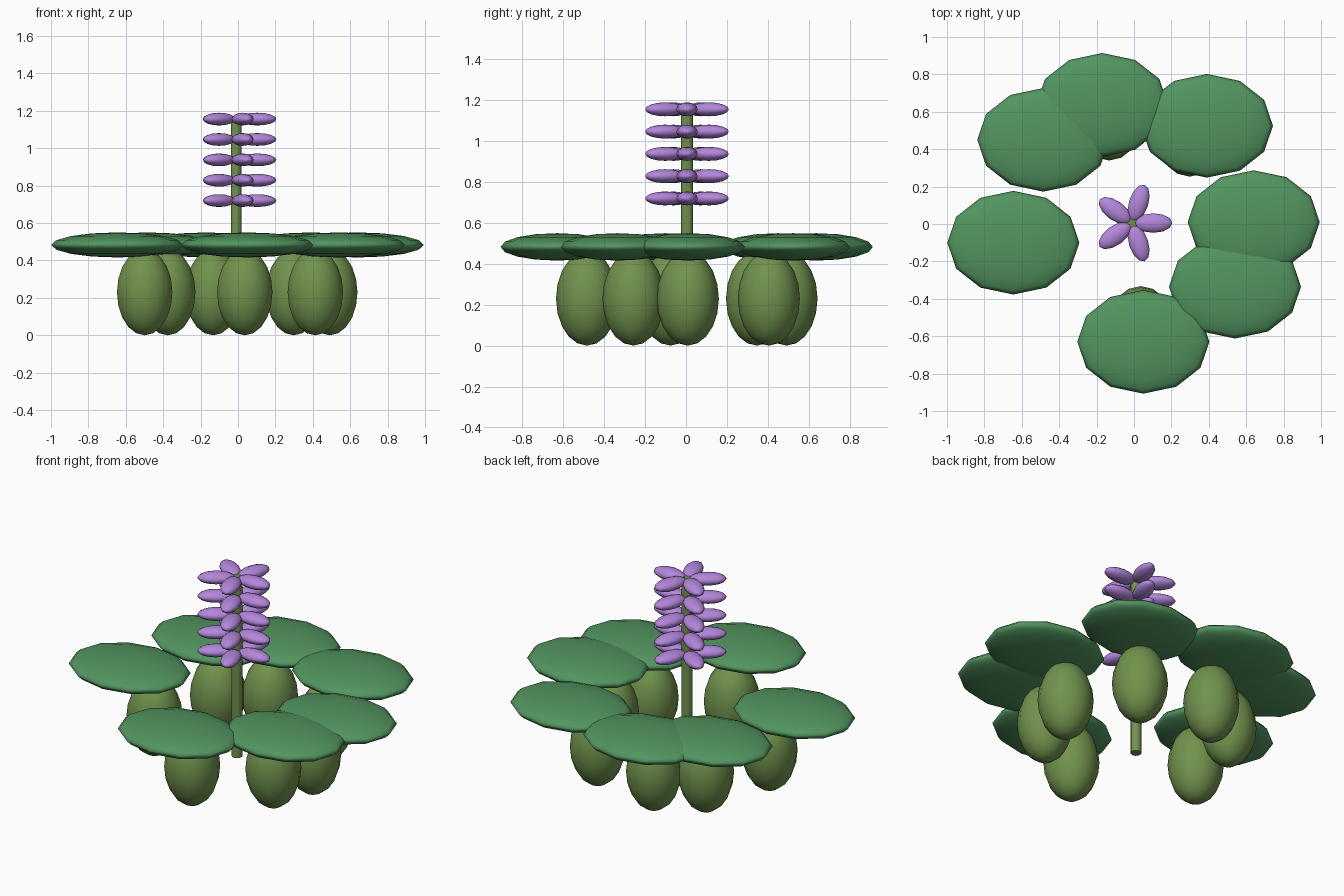
import bpy
import math

if "Cube" in bpy.data.objects:
    bpy.data.objects.remove(bpy.data.objects["Cube"])


def material(name, rgb):
    m = bpy.data.materials.new(name)
    m.diffuse_color = (*rgb, 1)
    m.use_nodes = True
    m.node_tree.nodes["Principled BSDF"].inputs["Base Color"].default_value = m.diffuse_color
    return m


LEAF = material("leaf green", (0.085, 0.30, 0.115))
BULB = material("olive green", (0.165, 0.29, 0.075))
PETAL = material("lilac", (0.45, 0.24, 0.71))

CX, CY = -0.01, 0.005          # plant axis


def finish(ob, name, mat):
    ob.name = name
    ob.data.materials.append(mat)
    bpy.ops.object.shade_smooth_by_angle(angle=math.radians(50))


def ellipsoid(name, loc, size, mat, segments, rings, turn=0):
    bpy.ops.mesh.primitive_uv_sphere_add(segments=segments, ring_count=rings,
                                         location=loc, rotation=(0, 0, turn))
    ob = bpy.context.object
    ob.scale = size
    finish(ob, name, mat)


# Ring of floating leaves, each above a swollen float
leaf_spots = [(-0.645, -0.10), (-0.485, 0.45), (-0.17, 0.637), (0.39, 0.525),
              (0.64, 0.01), (0.54, -0.335), (0.05, -0.63)]
for i, (x, y) in enumerate(leaf_spots, 1):
    ellipsoid(f"leaf_{i}", (x, y, 0.483), (0.353, 0.277, 0.067), LEAF, 12, 8)
    bx, by = CX + (x - CX) * 0.77, CY + (y - CY) * 0.77
    ellipsoid(f"float_bulb_{i}", (bx, by, 0.23), (0.152, 0.152, 0.23), BULB, 14, 10)

# Upright flower stem
bottom, top = 0.09, 1.165
bpy.ops.mesh.primitive_cylinder_add(vertices=10, radius=0.03, depth=top - bottom,
                                    location=(CX, CY, (bottom + top) / 2))
finish(bpy.context.object, "flower_stem", BULB)

# Five whorls of five petals
for ring in range(5):
    z = 0.72 + ring * 0.109
    for k in range(5):
        a = k * math.tau / 5
        loc = (CX + 0.113 * math.cos(a), CY + 0.113 * math.sin(a), z)
        ellipsoid(f"petal_{ring + 1}_{k + 1}", loc, (0.102, 0.052, 0.034),
                  PETAL, 12, 8, a)
